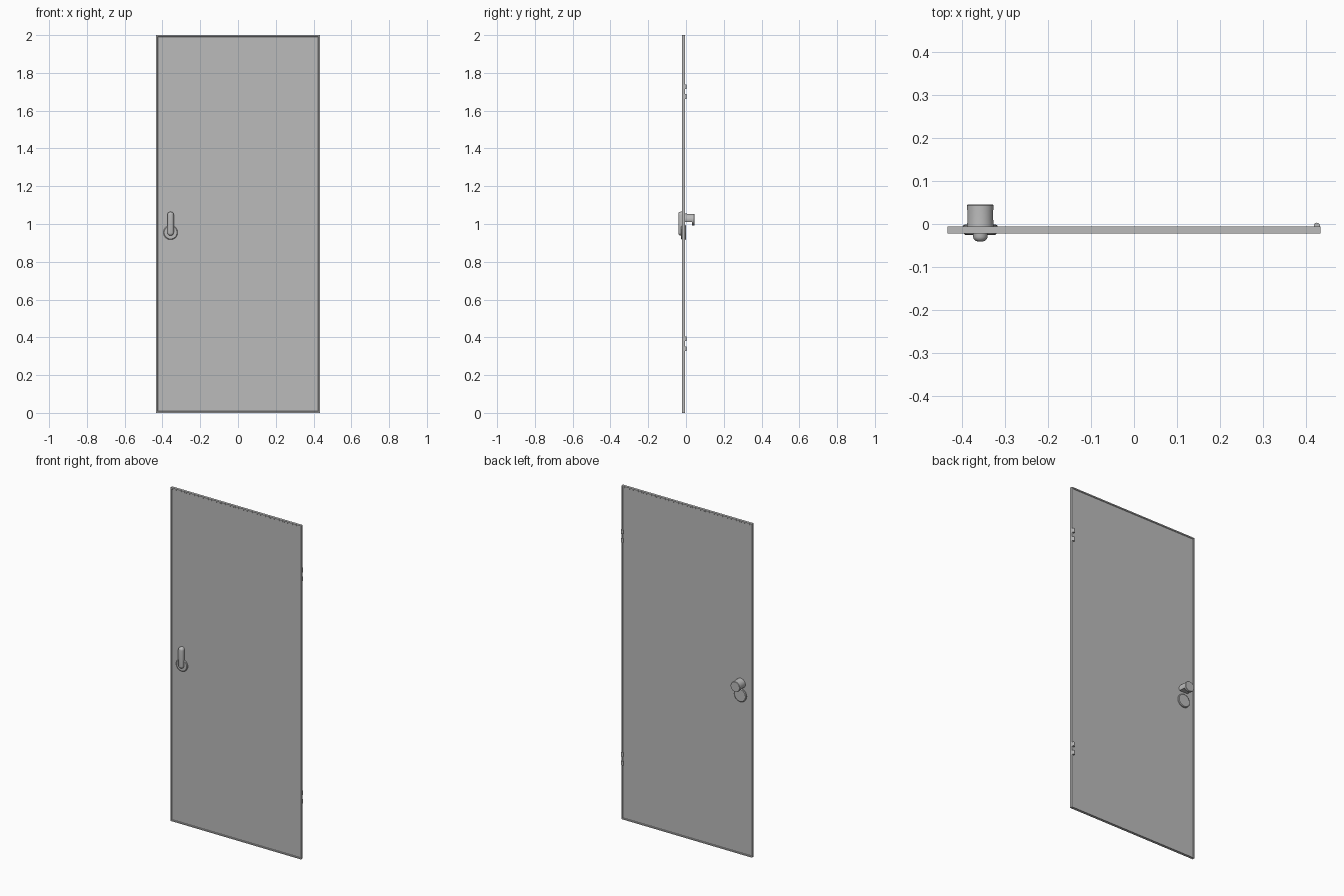
import bpy, bmesh, math
from mathutils import Matrix, Vector

cube = bpy.data.objects.get("Cube")
if cube:
    bpy.data.objects.remove(cube, do_unlink=True)

grey = bpy.data.materials.new("satin_grey")
grey.use_nodes = True
grey.diffuse_color = (0.5, 0.5, 0.5, 1)
grey.node_tree.nodes["Principled BSDF"].inputs["Base Color"].default_value = (0.5, 0.5, 0.5, 1)

LOCK_X = -0.357


def finish(name, bm, smooth=True):
    bmesh.ops.recalc_face_normals(bm, faces=bm.faces[:])
    mesh = bpy.data.meshes.new(name)
    bm.to_mesh(mesh)
    bm.free()
    mesh.materials.append(grey)
    obj = bpy.data.objects.new(name, mesh)
    bpy.context.collection.objects.link(obj)
    if smooth:
        bpy.ops.object.select_all(action="DESELECT")
        obj.select_set(True)
        bpy.context.view_layer.objects.active = obj
        bpy.ops.object.shade_smooth_by_angle(angle=math.radians(35))
    return obj


def loft(name, rings):
    """Skin a list of equally long point rings and cap both ends."""
    bm = bmesh.new()
    loops = [[bm.verts.new(p) for p in ring] for ring in rings]
    n = len(loops[0])
    for a, b in zip(loops, loops[1:]):
        for i in range(n):
            j = (i + 1) % n
            bm.faces.new((a[i], a[j], b[j], b[i]))
    bm.faces.new(loops[0])
    bm.faces.new(loops[-1])
    return finish(name, bm)


def circle(y, z, r, n=32):
    return [(LOCK_X + r * math.cos(t), y, z + r * math.sin(t))
            for t in (2 * math.pi * i / n for i in range(n))]


def capsule(y, low, high, r, n=12):
    """Upright rounded slot outline at depth y."""
    pts = []
    for z, start in ((high - r, 0), (low + r, math.pi)):
        for i in range(n + 1):
            t = start + math.pi * i / n
            pts.append((LOCK_X + r * math.cos(t), y, z + r * math.sin(t)))
    return pts


def arch(y, z, r, floor, n=24):
    """Round outline cut flat at the height floor."""
    t0 = math.asin((floor - z) / r)
    return [(LOCK_X + r * math.cos(t), y, z + r * math.sin(t))
            for t in (t0 + (math.pi - 2 * t0) * i / n for i in range(n + 1))]


# Door leaf with a narrow raised rim on both faces
bm = bmesh.new()
bmesh.ops.create_cube(bm, size=1, matrix=Matrix.Translation((0, -0.014, 1))
                      @ Matrix.Diagonal((0.866, 0.016, 2, 1)))
broad = [f for f in bm.faces if abs(f.normal.y) > 0.9]
for face in broad:
    side = Vector((0, face.normal.y, 0))
    bmesh.ops.inset_region(bm, faces=[face], thickness=0.01)
    bmesh.ops.inset_region(bm, faces=[face], thickness=0.003)
    bmesh.ops.translate(bm, verts=face.verts[:], vec=side * -0.003)
finish("door_leaf", bm, smooth=False)

# Front rose and upright rounded lever
loft("front_rose", [circle(-0.018, 0.955, 0.038), circle(-0.023, 0.955, 0.038),
                    circle(-0.026, 0.955, 0.034)])
loft("front_lever", [capsule(y, 0.938 + 0.017 - r, 1.048 + r, r) for y, r in
                     ((-0.019, 0.017), (-0.030, 0.017), (-0.035, 0.015),
                      (-0.039, 0.011), (-0.041, 0.005))])

# Back rose and hooded pull with a round end lip
loft("back_rose", [circle(-0.010, 0.955, 0.040), circle(-0.004, 0.955, 0.040),
                   circle(-0.001, 0.955, 0.036)])
loft("back_pull_hood", [arch(y, 1.024, r, 1.010) for y, r in
                        ((-0.010, 0.031), (0.010, 0.030), (0.034, 0.030))])
loft("back_pull_lip", [circle(y, 1.023, r) for y, r in
                       ((0.032, 0.031), (0.043, 0.031), (0.045, 0.029))])

# Hinge knuckles in pairs along the left edge
for label, base in (("lower", 0.34), ("upper", 1.675)):
    for part, z in (("bottom", base), ("top", base + 0.052)):
        bm = bmesh.new()
        bmesh.ops.create_cone(bm, cap_ends=True, segments=20, radius1=0.007,
                              radius2=0.007, depth=0.025,
                              matrix=Matrix.Translation((0.425, -0.004, z)))
        finish(f"{label}_hinge_knuckle_{part}", bm)
